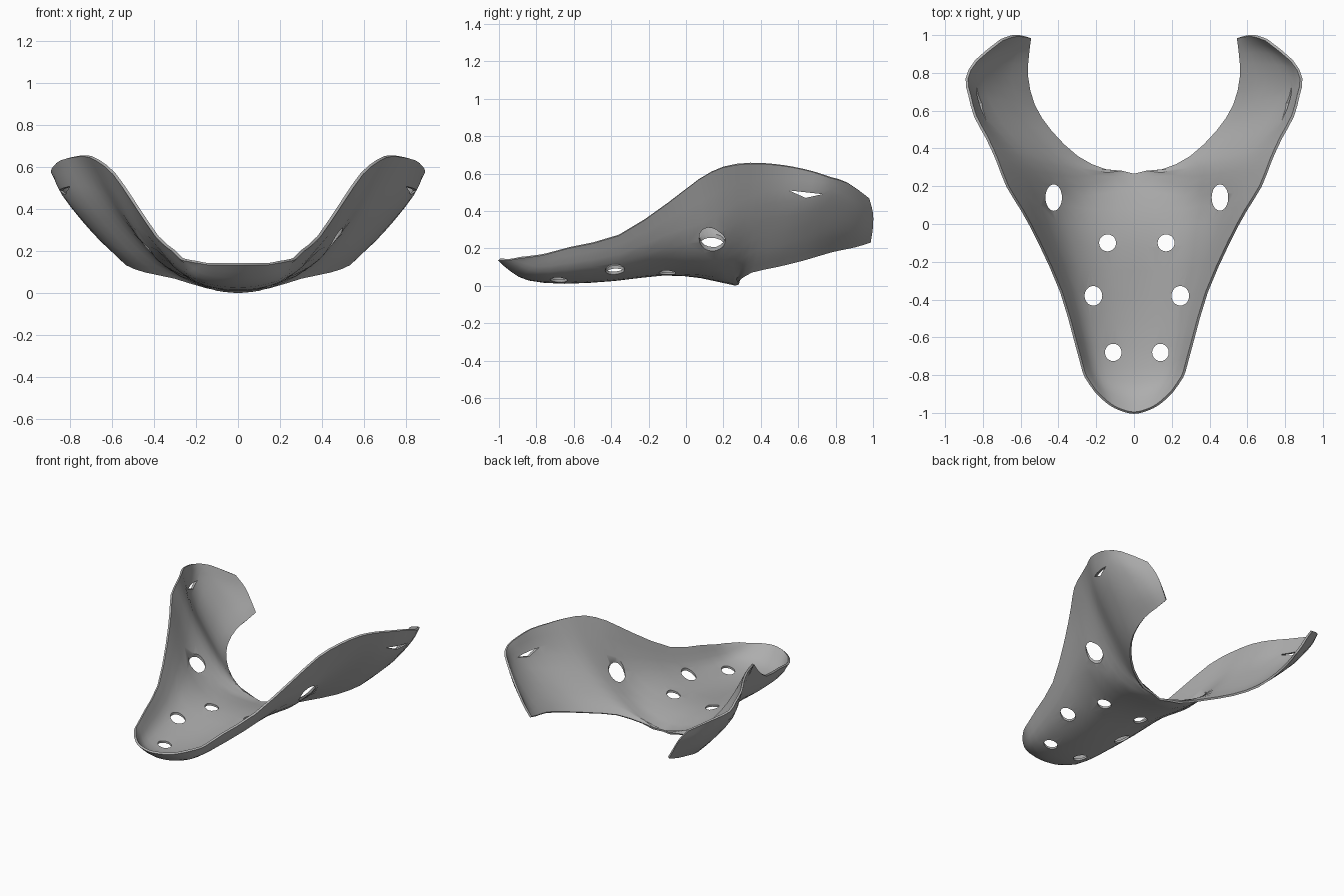
import bpy, bmesh, math
from mathutils import Vector

if "Cube" in bpy.data.objects:
    bpy.data.objects.remove(bpy.data.objects["Cube"])

THICKNESS = 0.014

# Guide curves for one half, running from the front rim to the wing tip
centre_and_back_edge = [
    (0, -1, .14), (0, -.93, .08), (0, -.84, .035), (0, -.65, .018), (0, -.38, .033),
    (0, -.12, .062), (0, .08, .048), (0, .265, .008), (.15, .285, .03), (.3, .355, .075),
    (.44, .49, .105), (.53, .63, .14), (.565, .78, .185), (.56, .9, .21), (.55, .985, .235)]
lower_guide = [
    (.08, -.98, .14), (.1, -.91, .085), (.11, -.83, .045), (.14, -.66, .035), (.16, -.38, .055),
    (.2, -.12, .085), (.26, .08, .09), (.28, .2, .09), (.36, .3, .15), (.46, .39, .2),
    (.57, .51, .22), (.66, .65, .27), (.7, .78, .31), (.65, .91, .3), (.595, .995, .31)]
upper_guide = [
    (.14, -.945, .14), (.18, -.87, .105), (.21, -.79, .08), (.245, -.64, .09), (.3, -.36, .13),
    (.38, -.1, .21), (.45, .1, .245), (.5, .22, .31), (.57, .33, .385), (.67, .43, .44),
    (.76, .54, .45), (.82, .67, .46), (.83, .78, .48), (.75, .9, .42), (.64, .995, .39)]
outer_edge = [
    (.2, -.89, .15), (.255, -.81, .16), (.275, -.75, .17), (.31, -.62, .205), (.385, -.36, .27),
    (.5, -.1, .44), (.59, .07, .57), (.67, .2, .635), (.725, .34, .655), (.78, .46, .65),
    (.84, .57, .635), (.87, .68, .61), (.885, .77, .58), (.835, .865, .55), (.7, .975, .47)]


def spline(points, steps, mirrored_start=False):
    """Smooth curve through the points."""
    p = [Vector(q) for q in points]
    first = Vector((-p[1].x, p[1].y, p[1].z)) if mirrored_start else 2 * p[0] - p[1]
    p = [first] + p + [2 * p[-1] - p[-2]]
    out = []
    for a, b, c, d in zip(p, p[1:], p[2:], p[3:]):
        for i in range(steps):
            t = i / steps
            out.append(0.5 * (2 * b + (c - a) * t + (2 * a - 5 * b + 4 * c - d) * t * t
                              + (3 * b - a - 3 * c + d) * t ** 3))
    return out + [p[-2]]


def mesh_object(name, bm):
    mesh = bpy.data.meshes.new(name)
    bm.to_mesh(mesh)
    bm.free()
    obj = bpy.data.objects.new(name, mesh)
    bpy.context.collection.objects.link(obj)
    return obj


def prism(name, outline, sweep):
    """Closed cutter made by sweeping a flat outline."""
    bm = bmesh.new()
    face = bm.faces.new([bm.verts.new(p) for p in outline])
    new = bmesh.ops.extrude_face_region(bm, geom=[face])["geom"]
    verts = [v for v in new if isinstance(v, bmesh.types.BMVert)]
    bmesh.ops.translate(bm, vec=sweep, verts=verts)
    bmesh.ops.recalc_face_normals(bm, faces=bm.faces[:])
    obj = mesh_object(name, bm)
    obj.hide_render = True
    return obj


# Shell: loft across the guide curves, then mirror and thicken
guides = [spline(g, 2) for g in (centre_and_back_edge, lower_guide, upper_guide, outer_edge)]
bm = bmesh.new()
grid = []
for row in zip(*guides):
    points = spline(row, 3, mirrored_start=row[0].x < 1e-4)
    grid.append([bm.verts.new(p) for p in points])
for r0, r1 in zip(grid, grid[1:]):
    for j in range(len(r0) - 1):
        bm.faces.new((r0[j], r0[j + 1], r1[j + 1], r1[j]))
for v in bm.verts:
    if v.co.x < 1e-4:
        v.co.x = 0
shell = mesh_object("curved_shell", bm)
mirror = shell.modifiers.new("mirror", 'MIRROR')
mirror.use_clip = True
solid = shell.modifiers.new("thickness", 'SOLIDIFY')
solid.thickness = THICKNESS
solid.offset = 0

# Vent holes: centre x, y and radii, set slightly off the middle line
cutters = []
for x, y, rx, ry in ((.125, -.68, .044, .046), (.23, -.38, .047, .052),
                     (.155, -.1, .045, .045), (.44, .14, .044, .07)):
    for side in (-1, 1):
        cx = side * x + .015
        ring = [(cx + rx * math.cos(k * math.tau / 20), y + ry * math.sin(k * math.tau / 20), -.3)
                for k in range(20)]
        cutters.append(prism("hole_cutter", ring, (0, 0, 1.3)))

# Strap slits near the wing tips
for side in (-1, 1):
    tri = [(side * .65, .55, .51), (side * .65, .73, .49), (side * .65, .64, .47)]
    cutters.append(prism("slit_cutter", tri, (side * .4, 0, 0)))

for c in cutters:
    cut = shell.modifiers.new("cut", 'BOOLEAN')
    cut.operation = 'DIFFERENCE'
    cut.solver = 'EXACT'
    cut.object = c

# Apply the stack and drop the cutters
bpy.context.view_layer.update()
evaluated = shell.evaluated_get(bpy.context.evaluated_depsgraph_get())
final = bpy.data.meshes.new_from_object(evaluated)
shell.modifiers.clear()
shell.data = final
for c in cutters:
    bpy.data.objects.remove(c)

grey = bpy.data.materials.new("plain grey")
grey.diffuse_color = (.42, .42, .42, 1)
grey.use_nodes = True
grey.node_tree.nodes["Principled BSDF"].inputs["Base Color"].default_value = grey.diffuse_color
shell.data.materials.clear()
shell.data.materials.append(grey)

bpy.context.view_layer.objects.active = shell
shell.select_set(True)
bpy.ops.object.shade_smooth_by_angle(angle=math.radians(35))
